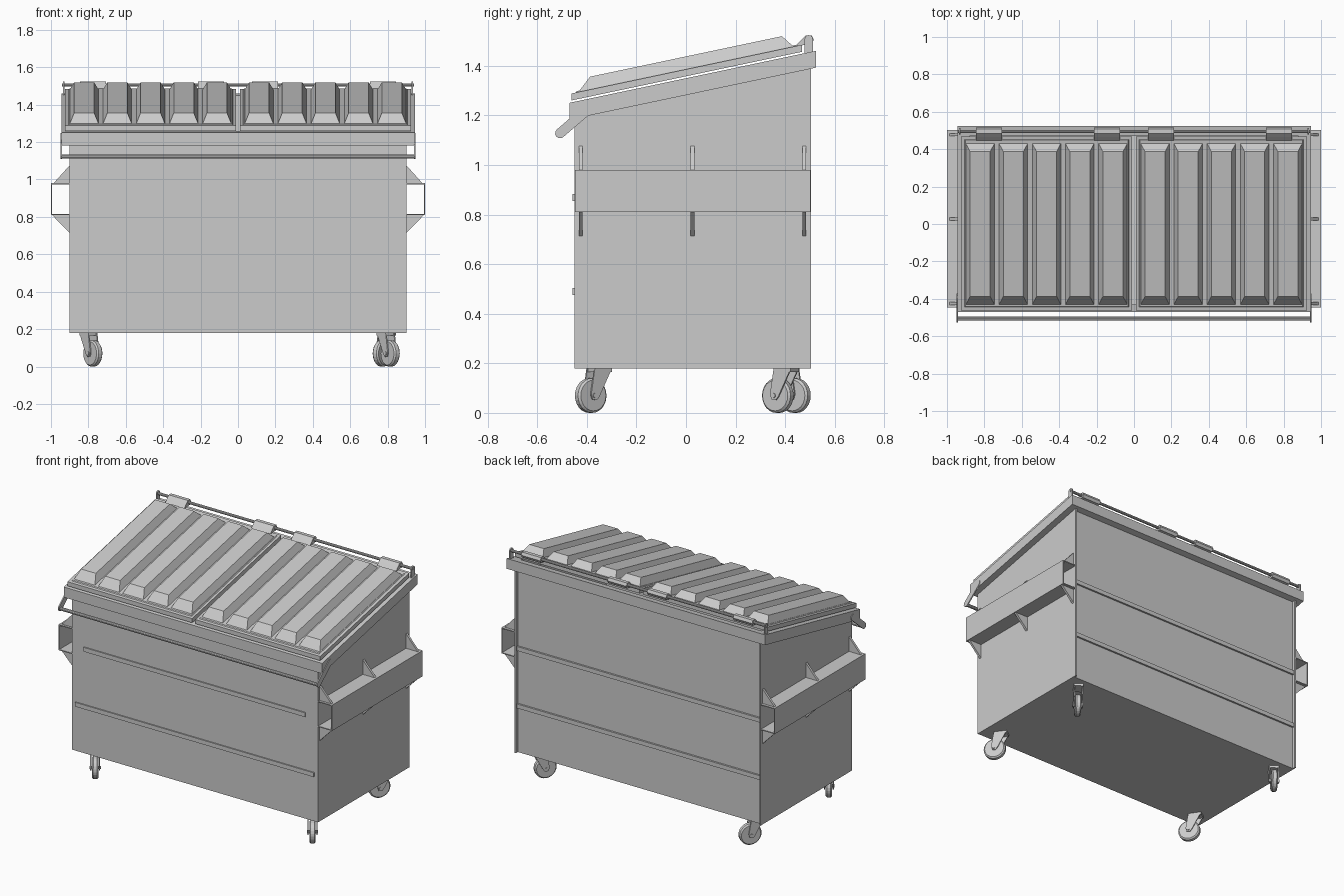
import bpy, bmesh
from math import pi, cos, sin, atan2
from mathutils import Vector, Matrix

if "Cube" in bpy.data.objects:
    bpy.data.objects.remove(bpy.data.objects["Cube"])

S = 0.211  # slope of the rim and lids (z per y)


def finish(name, bm, mirror=False):
    bmesh.ops.recalc_face_normals(bm, faces=bm.faces)
    me = bpy.data.meshes.new(name)
    bm.to_mesh(me)
    bm.free()
    ob = bpy.data.objects.new(name, me)
    bpy.context.collection.objects.link(ob)
    if mirror:
        ob.modifiers.new("Mirror", 'MIRROR')
    return ob


def loft(bm, a, b):
    """Closed solid between two matching outlines."""
    va = [bm.verts.new(p) for p in a]
    vb = [bm.verts.new(p) for p in b]
    n = len(a)
    bm.faces.new(va)
    bm.faces.new(vb[::-1])
    for i in range(n):
        j = (i + 1) % n
        bm.faces.new((va[i], va[j], vb[j], vb[i]))


def prism_x(bm, yz, x0, x1):
    loft(bm, [(x0, y, z) for y, z in yz], [(x1, y, z) for y, z in yz])


def prism_y(bm, xz, y0, y1):
    loft(bm, [(x, y0, z) for x, z in xz], [(x, y1, z) for x, z in xz])


def box(bm, x0, x1, y0, y1, z0, z1, slope=0.0, inset=(0, 0)):
    """Box sheared along the slope; inset tapers the top in x and y."""
    def ring(z, ix, iy):
        return [(x, y, z + slope * y) for x, y in
                ((x0 + ix, y0 + iy), (x1 - ix, y0 + iy), (x1 - ix, y1 - iy), (x0 + ix, y1 - iy))]
    loft(bm, ring(z0, 0, 0), ring(z1, *inset))


def rod(bm, p, q, r, n=10):
    p, q = Vector(p), Vector(q)
    m = Matrix.Translation((p + q) / 2) @ (q - p).to_track_quat('Z', 'Y').to_matrix().to_4x4()
    bmesh.ops.create_cone(bm, cap_ends=True, segments=n, radius1=r, radius2=r,
                          depth=(q - p).length, matrix=m)


def capsule(p, q, r, n=6):
    """2D outline of a bar with round ends."""
    a = atan2(q[1] - p[1], q[0] - p[0])
    pts = []
    for c, start in ((q, a - pi / 2), (p, a + pi / 2)):
        pts += [(c[0] + r * cos(start + pi * i / n), c[1] + r * sin(start + pi * i / n))
                for i in range(n + 1)]
    return pts


# Side walls
bm = bmesh.new()
prism_x(bm, [(-0.45, 0.18), (0.505, 0.18), (0.505, 1.40), (-0.45, 1.20)], 0.89, 0.90)
finish("side_wall", bm, True)

# Front wall, back wall (slightly recessed) and floor
bm = bmesh.new()
box(bm, -0.895, 0.895, -0.449, -0.439, 0.18, 1.22)
finish("front_wall", bm)
bm = bmesh.new()
box(bm, -0.895, 0.895, 0.475, 0.485, 0.18, 1.41)
finish("back_wall", bm)
bm = bmesh.new()
box(bm, -0.895, 0.895, -0.445, 0.484, 0.18, 0.19)
finish("floor", bm)

# Stiffening ribs, front and back
bm = bmesh.new()
for z, hw in ((0.855, 0.81), (0.475, 0.873)):
    box(bm, -hw, hw, -0.457, -0.445, z, z + 0.028)
    box(bm, -0.89, 0.89, 0.48, 0.497, z, z + 0.028)
finish("wall_ribs", bm)

# Sloping rim frame
bm = bmesh.new()
for x0, x1, y0, y1 in ((-0.945, 0.945, -0.47, -0.43), (-0.945, 0.945, 0.47, 0.525),
                       (-0.945, -0.88, -0.43, 0.47), (0.88, 0.945, -0.43, 0.47)):
    box(bm, x0, x1, y0, y1, 1.282, 1.35, S)
finish("rim", bm)

# Two lids, each with five raised ribs
bm = bmesh.new()
box(bm, 0.012, 0.925, -0.462, 0.468, 1.358, 1.386, S)
box(bm, 0.028, 0.905, -0.445, 0.452, 1.386, 1.391, S, (0.004, 0.004))
finish("lid", bm, True)
bm = bmesh.new()
for i in range(5):
    x = 0.035 + 0.1775 * i
    box(bm, x, x + 0.155, -0.432, 0.432, 1.388, 1.438, S, (0.024, 0.045))
finish("lid_ribs", bm, True)

# Hinge rod, end brackets and sleeves
bm = bmesh.new()
rod(bm, (-0.94, 0.495, 1.505), (0.94, 0.495, 1.505), 0.009)
finish("hinge_rod", bm)
bm = bmesh.new()
prism_x(bm, capsule((0.495, 1.44), (0.495, 1.507), 0.017), 0.928, 0.936)
finish("hinge_bracket", bm, True)
bm = bmesh.new()
for x in (0.075, 0.705):
    prism_x(bm, [(0.44, 1.478), (0.465, 1.505), (0.483, 1.523), (0.507, 1.523),
                 (0.516, 1.505), (0.507, 1.487), (0.48, 1.485)], x, x + 0.14)
finish("hinge_sleeves", bm, True)

# Front lock bar and its arms
bm = bmesh.new()
rod(bm, (-0.943, -0.506, 1.122), (0.943, -0.506, 1.122), 0.011)
finish("lock_bar", bm)
bm = bmesh.new()
prism_x(bm, capsule((-0.392, 1.228), (-0.508, 1.128), 0.02), 0.941, 0.949)
finish("lock_arm", bm, True)

# Fork pockets: open channels with triangular gussets
bm = bmesh.new()
box(bm, 0.895, 1.0, -0.447, 0.502, 0.974, 0.98)
box(bm, 0.895, 1.0, -0.447, 0.502, 0.81, 0.816)
box(bm, 0.994, 1.0, -0.447, 0.502, 0.816, 0.974)
finish("fork_pocket", bm, True)
bm = bmesh.new()
for y in (-0.432, 0.019, 0.47):
    prism_y(bm, [(0.898, 0.978), (0.988, 0.978), (0.898, 1.078)], y, y + 0.015)
    prism_y(bm, [(0.898, 0.812), (0.996, 0.812), (0.898, 0.712)], y, y + 0.015)
finish("pocket_gussets", bm, True)

# Swivel casters: (top x, top y, trail direction)
for label, x, y, dx, dy in (("front_left", -0.80, -0.35, 0.57, -0.82),
                            ("front_right", 0.79, -0.35, 0.57, -0.82),
                            ("back_left", -0.80, 0.405, 0.57, 0.82),
                            ("back_right", 0.795, 0.405, -0.57, -0.82)):
    place = Matrix.Translation((x, y, 0)) @ Matrix.Rotation(atan2(dy, dx) - pi / 2, 4, 'Z')
    # wheel with bevelled tread, axle along local x
    bm = bmesh.new()
    rod(bm, (-0.019, 0.042, 0.07), (0.019, 0.042, 0.07), 0.07, 24)
    caps = [f for f in bm.faces if len(f.verts) > 4]
    bmesh.ops.bevel(bm, geom=list({e for f in caps for e in f.edges}), offset=0.008,
                    segments=1, affect='EDGES')
    rod(bm, (-0.034, 0.042, 0.07), (0.034, 0.042, 0.07), 0.01)
    finish("wheel_" + label, bm).matrix_world = place
    # fork plates and top plate
    bm = bmesh.new()
    cheek = [(-0.042, 0.18), (0.042, 0.18), (0.06, 0.075), (0.052, 0.054),
             (0.032, 0.052), (0.02, 0.065)]
    for s in (-1, 1):
        prism_x(bm, cheek, s * 0.023, s * 0.03)
    box(bm, -0.03, 0.03, -0.042, 0.04, 0.165, 0.182)
    finish("fork_" + label, bm).matrix_world = place
